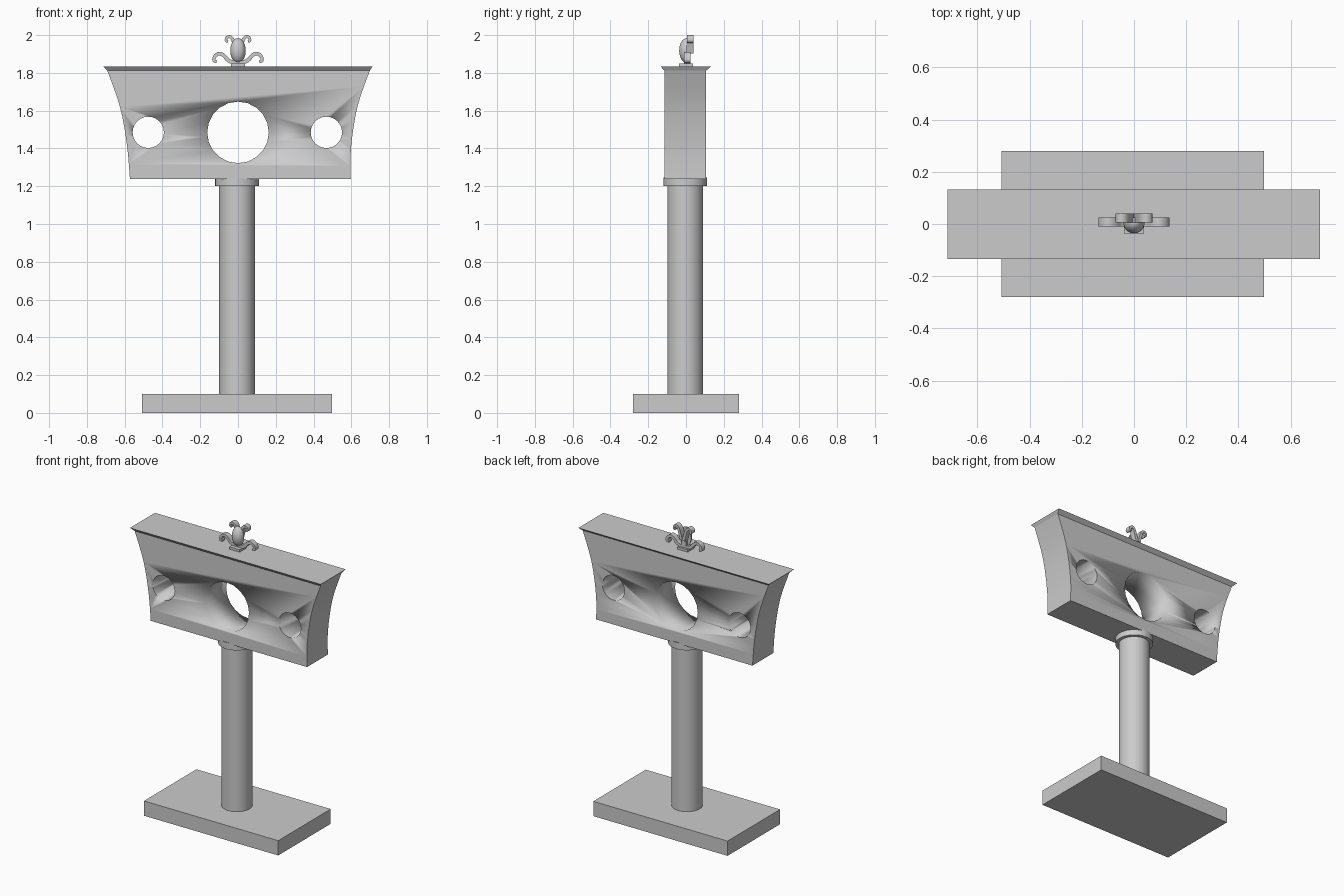
import bpy, bmesh
from math import sin, cos, pi
from mathutils import Vector

cube = bpy.data.objects.get("Cube")
if cube:
    bpy.data.objects.remove(cube)

grey = bpy.data.materials.new("plain_grey")
grey.use_nodes = True
grey.diffuse_color = (0.6, 0.6, 0.6, 1)
grey.node_tree.nodes["Principled BSDF"].inputs["Base Color"].default_value = (0.6, 0.6, 0.6, 1)


def finish(name, bm, smooth=False):
    bmesh.ops.recalc_face_normals(bm, faces=bm.faces[:])
    mesh = bpy.data.meshes.new(name)
    bm.to_mesh(mesh)
    bm.free()
    mesh.materials.append(grey)
    ob = bpy.data.objects.new(name, mesh)
    bpy.context.collection.objects.link(ob)
    if smooth:
        bpy.ops.object.select_all(action="DESELECT")
        ob.select_set(True)
        bpy.context.view_layer.objects.active = ob
        bpy.ops.object.shade_smooth_by_angle(angle=pi / 5)
    return ob


def loft(name, bottom, top, smooth=False):
    """Solid between two matching outlines."""
    bm = bmesh.new()
    a = [bm.verts.new(p) for p in bottom]
    b = [bm.verts.new(p) for p in top]
    bm.faces.new(a)
    bm.faces.new(b)
    for i in range(len(a)):
        j = (i + 1) % len(a)
        bm.faces.new((a[i], a[j], b[j], b[i]))
    return finish(name, bm, smooth)


def rect(x0, x1, y0, y1, z):
    return [(x0, y0, z), (x1, y0, z), (x1, y1, z), (x0, y1, z)]


def box(name, x0, x1, y0, y1, z0, z1):
    return loft(name, rect(x0, x1, y0, y1, z0), rect(x0, x1, y0, y1, z1))


def prism(name, outline, y0, y1, smooth=False):
    return loft(name, [(x, y0, z) for x, z in outline],
                [(x, y1, z) for x, z in outline], smooth)


def ring(x, y, r, n):
    return [(x + r * cos(2 * pi * i / n), y + r * sin(2 * pi * i / n)) for i in range(n)]


def column(name, r, z0, z1, n=32):
    pts = ring(-0.005, -0.004, r, n)
    return loft(name, [(x, y, z0) for x, y in pts], [(x, y, z1) for x, y in pts], True)


def spline(points, steps=4):
    """Smooth path through the points."""
    p = [Vector(q) for q in points]
    p = [p[0]] + p + [p[-1]]
    out = []
    for i in range(1, len(p) - 2):
        a, b, c, d = p[i - 1:i + 3]
        for k in range(steps):
            t = k / steps
            out.append(0.5 * (2 * b + (c - a) * t + (2 * a - 5 * b + 4 * c - d) * t * t
                              + (3 * b - a - 3 * c + d) * t ** 3))
    return out + [p[-1]]


def scroll(name, points, w0, w1, y0, y1):
    """Tapering strip along a path, mirrored left and right."""
    path = spline(points)
    n = len(path)
    one, two = [], []
    for i, p in enumerate(path):
        t = (path[min(i + 1, n - 1)] - path[max(i - 1, 0)]).normalized()
        off = Vector((-t.y, t.x)) * (w0 + (w1 - w0) * i / (n - 1)) / 2
        one.append(p + off)
        two.append(p - off)
    outline = one + two[::-1]
    for side, s in (("left", 1), ("right", -1)):
        prism(side + "_" + name, [(s * q.x, q.y) for q in outline], y0, y1, True)


# Foot, post and collar
box("base", -0.507, 0.497, -0.28, 0.28, 0, 0.1)
column("post", 0.095, 0.1, 1.21)
column("collar", 0.116, 1.2, 1.245)

# Flared board with three round holes
left_edge = spline([(-0.572, 1.237), (-0.588, 1.42), (-0.625, 1.62), (-0.692, 1.812)])
right_edge = spline([(0.597, 1.237), (0.598, 1.4), (0.632, 1.62), (0.698, 1.812)])
outline = [tuple(p) for p in left_edge + right_edge[::-1]]
board = prism("board", outline, -0.115, 0.107, True)
for label, x, r, n in (("neck", 0, 0.163, 20), ("left", 0.468, 0.083, 24), ("right", -0.475, 0.083, 24)):
    cutter = prism(label + "_hole_cutter", ring(x, 1.485, r, n), -0.3, 0.3, True)
    cutter.hide_render = True
    cutter.hide_viewport = True
    mod = board.modifiers.new(label + "_hole", "BOOLEAN")
    mod.operation = "DIFFERENCE"
    mod.solver = "EXACT"
    mod.object = cutter

# Cap widening upwards
loft("cap", rect(-0.692, 0.698, -0.115, 0.107, 1.812), rect(-0.714, 0.712, -0.134, 0.133, 1.834))

# Crest: plinth, half egg and curled leaves
box("crest_plinth", -0.038, 0.038, -0.037, 0.037, 1.83, 1.85)
bm = bmesh.new()
bmesh.ops.create_uvsphere(bm, u_segments=24, v_segments=14, radius=1)
bmesh.ops.scale(bm, vec=(0.041, 0.041, 0.066), verts=bm.verts[:])
bmesh.ops.translate(bm, vec=(0, 0.005, 1.918), verts=bm.verts[:])
bmesh.ops.bisect_plane(bm, geom=bm.verts[:] + bm.edges[:] + bm.faces[:],
                       plane_co=(0, 0.005, 0), plane_no=(0, 1, 0), clear_outer=True)
bmesh.ops.holes_fill(bm, edges=[e for e in bm.edges if e.is_boundary])
finish("crest_egg", bm, True)
box("crest_stem", -0.016, 0.016, -0.01, 0.024, 1.845, 1.93)
scroll("lower_leaf", [(0.01, 1.852), (0.05, 1.865), (0.075, 1.892), (0.1, 1.902), (0.122, 1.888),
                      (0.128, 1.865), (0.113, 1.859)], 0.022, 0.015, -0.01, 0.024)
scroll("upper_leaf", [(0.008, 1.905), (0.02, 1.95), (0.03, 1.98), (0.045, 1.992), (0.06, 1.986),
                      (0.063, 1.97), (0.053, 1.965)], 0.02, 0.012, 0.005, 0.041)
